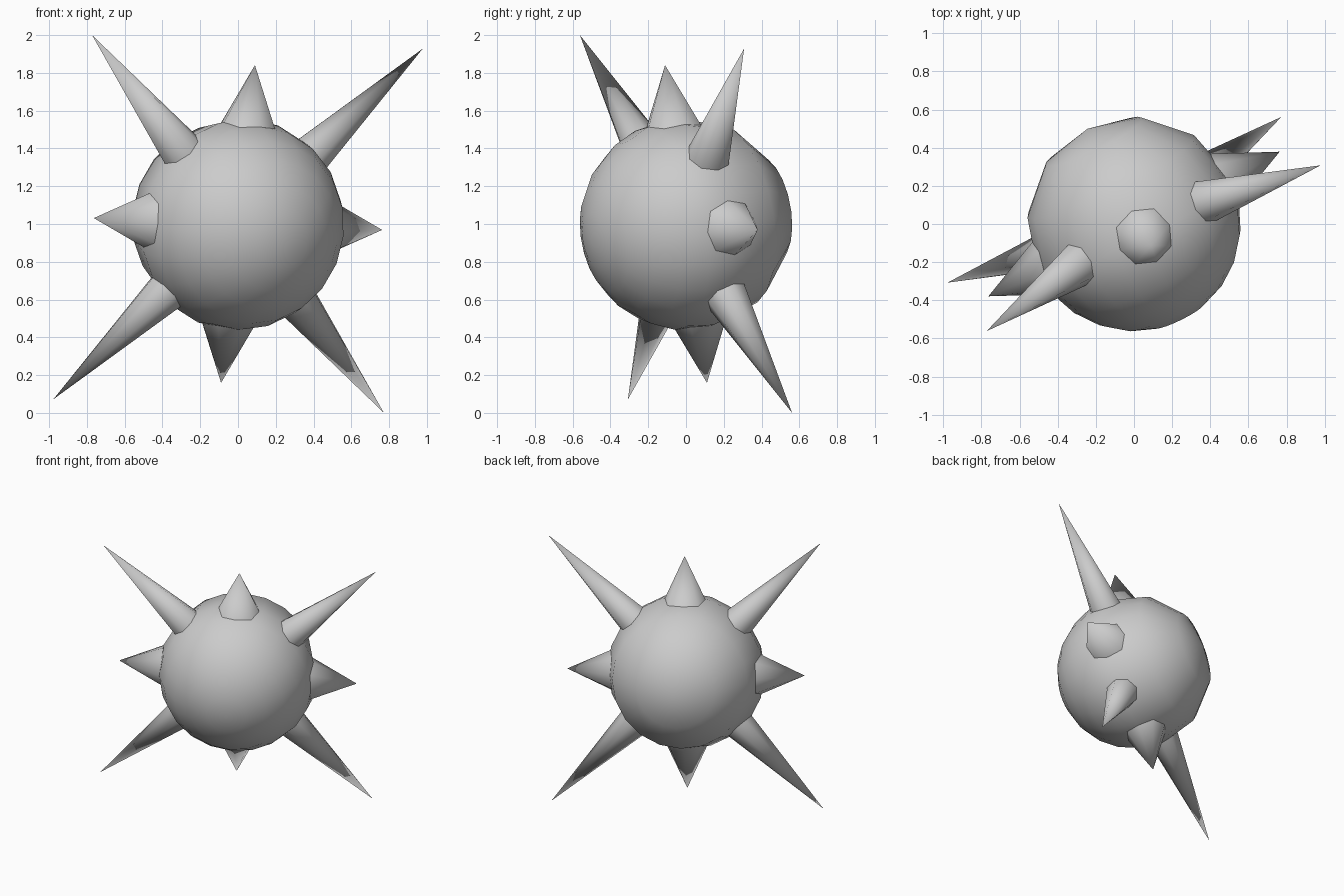
import bpy, bmesh
from math import radians, sin, cos
from mathutils import Matrix, Vector

if "Cube" in bpy.data.objects:
    bpy.data.objects.remove(bpy.data.objects["Cube"], do_unlink=True)

# One plain grey for the whole model
grey = bpy.data.materials.new("plain_grey")
grey.use_nodes = True
grey.diffuse_color = (0.6, 0.6, 0.6, 1)
grey.node_tree.nodes["Principled BSDF"].inputs["Base Color"].default_value = (0.6, 0.6, 0.6, 1)

# Tilted frame: the ring of spikes lies in the plane of up and side
centre = Vector((0, 0, 1))
up = Vector((0.105, -0.13, 0.986)).normalized()
side = Vector((-0.895, -0.444, 0.035))
side = (side - up * side.dot(up)).normalized()
pole = up.cross(side)
frame = Matrix.Translation(centre) @ Matrix((up, side, pole)).transposed().to_4x4()

RADIUS = 0.563
BASE = 0.45


def finish(bm, name, matrix):
    bmesh.ops.recalc_face_normals(bm, faces=bm.faces)
    for face in bm.faces:
        face.smooth = True
    mesh = bpy.data.meshes.new(name)
    bm.to_mesh(mesh)
    bm.free()
    mesh.materials.append(grey)
    obj = bpy.data.objects.new(name, mesh)
    obj.matrix_world = matrix
    bpy.context.collection.objects.link(obj)
    return obj


# Ball: lathed half circle, finer on the front half than on the back
angles = list(range(0, 90, 15)) + [90, 120, 150, 180]
bm = bmesh.new()
ring = [bm.verts.new((RADIUS * sin(radians(a)), 0, RADIUS * cos(radians(a)))) for a in angles]
edges = [bm.edges.new(pair) for pair in zip(ring, ring[1:])]
bmesh.ops.spin(bm, geom=ring + edges, cent=(0, 0, 0), axis=(0, 0, 1),
               angle=radians(360), steps=20)
bmesh.ops.remove_doubles(bm, verts=bm.verts, dist=0.0005)
finish(bm, "ball", frame)


def spike(name, turn, tip, width):
    """Eight-sided cone along the local x axis, turned about the pole."""
    bm = bmesh.new()
    bmesh.ops.create_cone(bm, segments=8, radius1=width, radius2=0,
                          depth=tip - BASE, cap_ends=False)
    bmesh.ops.remove_doubles(bm, verts=bm.verts, dist=0.0005)
    place = (Matrix.Rotation(radians(turn), 4, "Z") @ Matrix.Rotation(radians(90), 4, "Y")
             @ Matrix.Translation((0, 0, (tip + BASE) / 2)))
    finish(bm, name, frame @ place)


# Ring of eight spikes, short and long in turn
for i in range(4):
    spike(f"short_spike_{i + 1}", i * 90, 0.853, 0.187)
    spike(f"long_spike_{i + 1}", i * 90 + 45, 1.383, 0.128)
